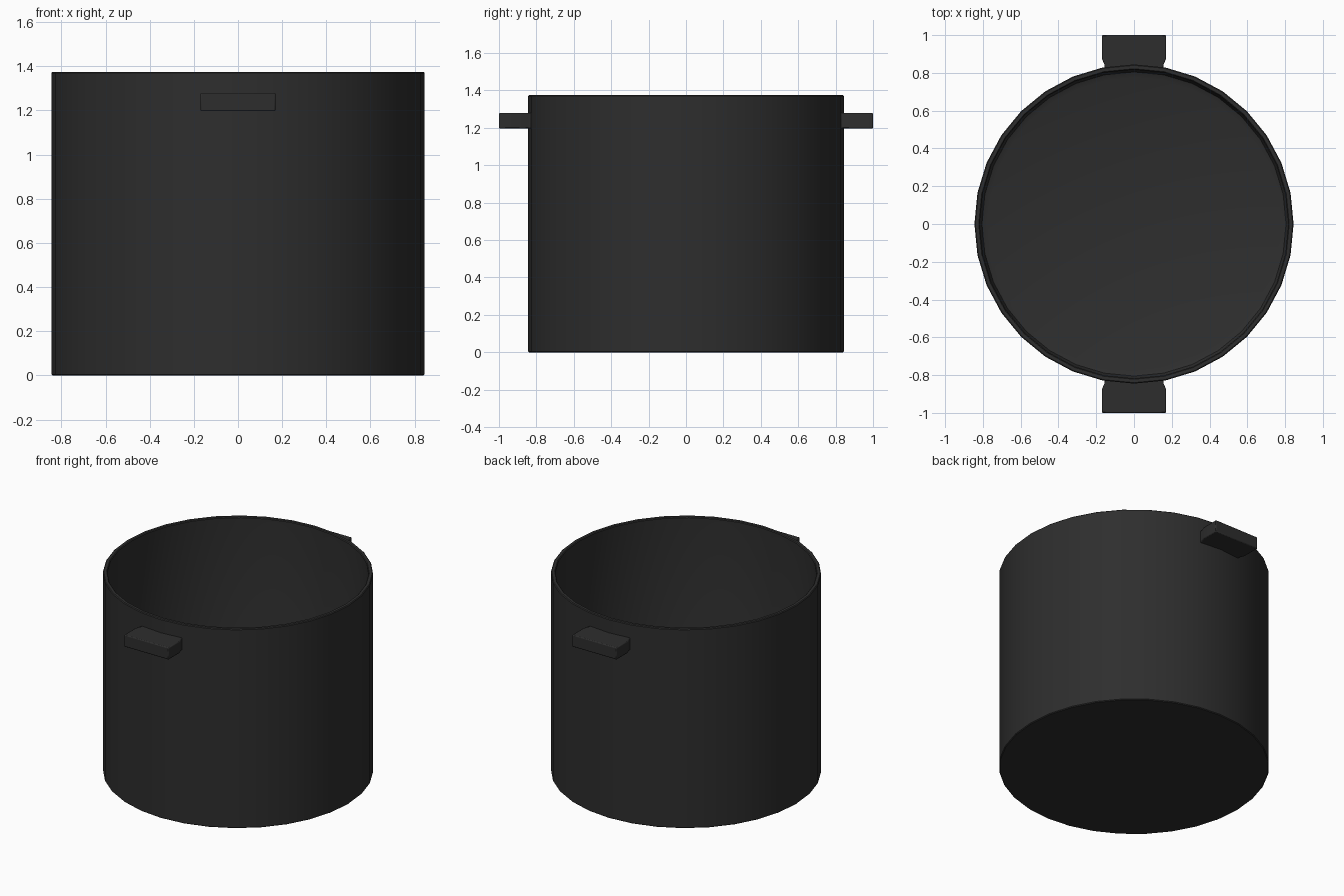
import bpy, bmesh, math

if "Cube" in bpy.data.objects:
    bpy.data.objects.remove(bpy.data.objects["Cube"], do_unlink=True)

SIDES = 32
black = bpy.data.materials.new("soft black")
black.use_nodes = True
black.diffuse_color = (0.027, 0.027, 0.027, 1)
black.node_tree.nodes["Principled BSDF"].inputs["Base Color"].default_value = black.diffuse_color


def add_object(name, bm):
    bmesh.ops.recalc_face_normals(bm, faces=bm.faces)
    mesh = bpy.data.meshes.new(name)
    bm.to_mesh(mesh)
    bm.free()
    mesh.materials.append(black)
    obj = bpy.data.objects.new(name, mesh)
    bpy.context.collection.objects.link(obj)
    bpy.ops.object.select_all(action="DESELECT")
    obj.select_set(True)
    bpy.context.view_layer.objects.active = obj
    bpy.ops.object.shade_smooth_by_angle(angle=math.radians(40))
    return obj


# Pot body: one closed profile of (radius, height), turned around z
profile = [(0.84, 0), (0.845, 0.005), (0.845, 1.37), (0.84, 1.375),
           (0.822, 1.375), (0.817, 1.37), (0.817, 0.07), (0.805, 0.04), (0.775, 0.028)]
bm = bmesh.new()
rings = []
for r, z in profile:
    rings.append([bm.verts.new((r * math.cos(a), r * math.sin(a), z))
                  for a in (math.tau * i / SIDES for i in range(SIDES))])
for low, high in zip(rings, rings[1:]):
    for i in range(SIDES):
        j = (i + 1) % SIDES
        bm.faces.new((low[i], low[j], high[j], high[i]))
bm.faces.new(rings[0])
bm.faces.new(rings[-1])
add_object("pot_body", bm)

# Handles: extruded outline with a narrowed root sunk into the wall
half = [(0.155, 0.825), (0.157, 0.845), (0.17, 0.875), (0.17, 1.0)]
outline = half + [(-x, y) for x, y in reversed(half)]
for name, side in (("front_handle", -1), ("back_handle", 1)):
    bm = bmesh.new()
    face = bm.faces.new([bm.verts.new((x, y * side, 1.197)) for x, y in outline])
    top = bmesh.ops.extrude_face_region(bm, geom=[face])["geom"]
    bmesh.ops.translate(bm, vec=(0, 0, 0.083),
                        verts=[v for v in top if isinstance(v, bmesh.types.BMVert)])
    handle = add_object(name, bm)
    bevel = handle.modifiers.new("soft edges", "BEVEL")
    bevel.width = 0.006
    bevel.segments = 2
    bevel.limit_method = "ANGLE"
    bevel.angle_limit = math.radians(50)
